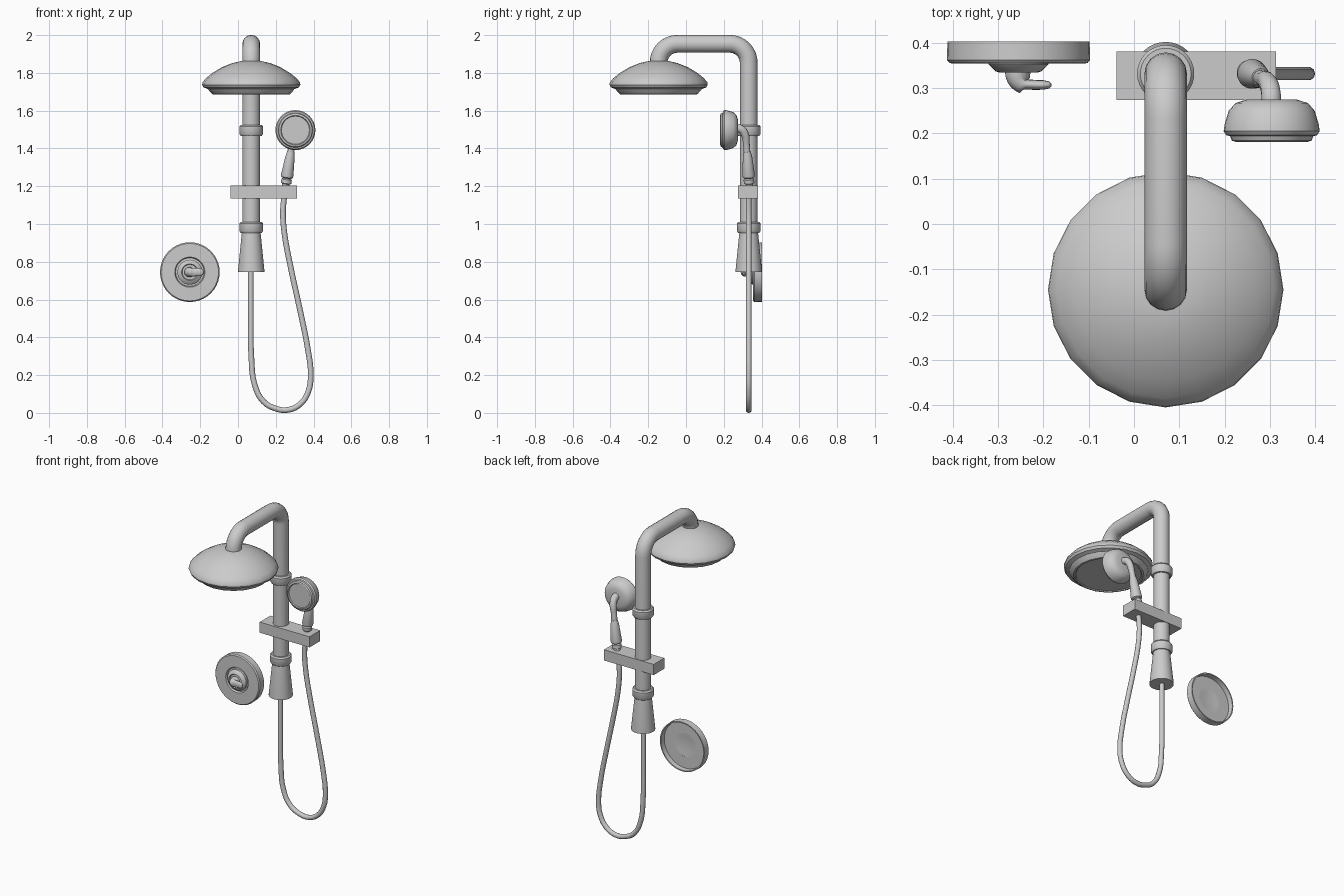
import bpy, bmesh, math
from mathutils import Vector

if "Cube" in bpy.data.objects:
    bpy.data.objects.remove(bpy.data.objects["Cube"])


def finish(obj, angle=35):
    bpy.ops.object.select_all(action='DESELECT')
    obj.select_set(True)
    bpy.context.view_layer.objects.active = obj
    bpy.ops.object.shade_smooth_by_angle(angle=math.radians(angle))
    return obj


def lathe(name, profile, origin, axis=(0, 0, 1), sides=32, angle=35):
    """Revolve (radius, height) points about an axis; radius 0 closes an end."""
    bm = bmesh.new()
    rings = []
    for r, h in profile:
        if r == 0:
            rings.append([bm.verts.new((0, 0, h))] * sides)
        else:
            rings.append([bm.verts.new((r * math.cos(2 * math.pi * i / sides),
                                        r * math.sin(2 * math.pi * i / sides), h))
                          for i in range(sides)])
    for a, b in zip(rings, rings[1:]):
        for i in range(sides):
            j = (i + 1) % sides
            corners = list(dict.fromkeys((a[i], a[j], b[j], b[i])))
            if len(corners) > 2:
                bm.faces.new(corners)
    bmesh.ops.remove_doubles(bm, verts=bm.verts, dist=1e-5)
    bmesh.ops.recalc_face_normals(bm, faces=bm.faces)
    me = bpy.data.meshes.new(name)
    bm.to_mesh(me)
    bm.free()
    obj = bpy.data.objects.new(name, me)
    bpy.context.collection.objects.link(obj)
    obj.location = origin
    obj.rotation_mode = 'QUATERNION'
    obj.rotation_quaternion = Vector(axis).to_track_quat('Z', 'Y')
    return finish(obj, angle)


def tube(name, points, radius, smooth=True, steps=5, sides=3, scales=None):
    """Sweep a round section along points and turn it into a mesh."""
    cu = bpy.data.curves.new(name, 'CURVE')
    cu.dimensions = '3D'
    cu.bevel_depth = radius
    cu.bevel_resolution = sides
    cu.use_fill_caps = True
    cu.resolution_u = steps
    sp = cu.splines.new('BEZIER' if smooth else 'POLY')
    pts = sp.bezier_points if smooth else sp.points
    pts.add(len(points) - 1)
    for i, (p, co) in enumerate(zip(pts, points)):
        p.co = co if smooth else (*co, 1)
        p.radius = scales[i] if scales else 1
        if smooth:
            p.handle_left_type = p.handle_right_type = 'AUTO'
    obj = bpy.data.objects.new(name, cu)
    bpy.context.collection.objects.link(obj)
    bpy.ops.object.select_all(action='DESELECT')
    obj.select_set(True)
    bpy.context.view_layer.objects.active = obj
    bpy.ops.object.convert(target='MESH')
    return finish(bpy.context.object, 50)


PX, PY, HY = 0.07, 0.332, -0.145

# Riser pipe with overhead arm: two quarter bends in the y-z plane
path, R, top = [(PX, PY, 0.95)], 0.10, 1.954
for cy, start in ((PY - R, 0), (HY + R, 90)):
    for i in range(9):
        a = math.radians(start + 90 * i / 8)
        path.append((PX, cy + R * math.cos(a), top - R + R * math.sin(a)))
path.append((PX, HY, 1.83))
tube("riser_pipe", path, 0.047, smooth=False, sides=6)

# Overhead rain head
lathe("rain_head", [(0, 1.865), (0.055, 1.862), (0.10, 1.852), (0.155, 1.83),
                    (0.205, 1.80), (0.24, 1.772), (0.258, 1.75), (0.26, 1.737),
                    (0.252, 1.723), (0.228, 1.714), (0.222, 1.705), (0.205, 1.687),
                    (0.195, 1.685), (0.19, 1.69), (0, 1.69)],
      (PX, HY, 0), sides=20)

# Pipe collars
for name, z in (("upper_collar", 1.497), ("lower_collar", 0.983)):
    lathe(name, [(0.045, -0.03), (0.056, -0.03), (0.063, -0.019), (0.063, 0.019),
                 (0.056, 0.028), (0.045, 0.028)], (PX, PY, z))

# Flared hose outlet
lathe("outlet_cone", [(0, 0.745), (0.07, 0.745), (0.07, 0.752), (0.049, 0.96), (0, 0.96)],
      (PX, PY, 0))

# Bracket bar
bpy.ops.mesh.primitive_cube_add(size=1, location=(0.1375, 0.3275, 1.17))
bar = bpy.context.object
bar.name = "bracket_bar"
bar.scale = (0.352, 0.107, 0.068)

# Hanging hose
hose = [(0.068, 0.76), (0.068, 0.5), (0.071, 0.29), (0.088, 0.15), (0.135, 0.06),
        (0.20, 0.023), (0.265, 0.016), (0.33, 0.047), (0.373, 0.115), (0.385, 0.20),
        (0.371, 0.33), (0.327, 0.55), (0.277, 0.78), (0.246, 0.95), (0.238, 1.06),
        (0.246, 1.16)]
tube("hose", [(x, PY, z) for x, z in hose], 0.015, steps=4)

# Hand shower: handle, neck and head
lathe("hand_handle", [(0, -0.03), (0.02, -0.03), (0.02, 0.012), (0.028, 0.016),
                      (0.028, 0.036), (0.021, 0.042), (0.031, 0.048), (0.033, 0.06),
                      (0.025, 0.155), (0.019, 0.185), (0, 0.185)],
      (0.252, 0.335, 1.20), (0.03, -0.012, 0.2), sides=24)
tube("hand_neck", [(0.277, 0.324, 1.36), (0.285, 0.32, 1.42), (0.296, 0.312, 1.475),
                   (0.302, 0.29, 1.502), (0.303, 0.25, 1.505)], 0.021,
     scales=[0.85, 0.85, 1, 1.05, 1.15])
lathe("hand_head", [(0, -0.275), (0.055, -0.275), (0.08, -0.267), (0.095, -0.25),
                    (0.104, -0.22), (0.106, -0.205), (0.10, -0.196), (0.092, -0.194),
                    (0.088, -0.184), (0.078, -0.181), (0.074, -0.187), (0, -0.187)],
      (0.304, 0, 1.497), (0, -1, 0))

# Wall valve: hollow-backed plate, stepped hub and curved lever
VX, VZ = -0.255, 0.745
lathe("valve_plate", [(0.148, -0.372), (0.15, -0.403), (0.157, -0.403), (0.158, -0.362),
                      (0.152, -0.355), (0.08, -0.354), (0.075, -0.362), (0.075, -0.372),
                      (0.148, -0.372)], (VX, 0, VZ), (0, -1, 0), sides=40)
lathe("valve_hub", [(0.076, -0.368), (0.066, -0.366), (0.066, -0.352), (0.05, -0.337),
                    (0.044, -0.335), (0.04, -0.342), (0, -0.342), (0, -0.365),
                    (0.05, -0.37), (0.076, -0.372)], (VX, 0, VZ), (0, -1, 0))
lever = tube("valve_lever", [(VX, 0.35, VZ), (VX - 0.003, 0.33, VZ), (VX + 0.007, 0.313, VZ),
                             (VX + 0.03, 0.308, VZ), (VX + 0.055, 0.307, VZ),
                             (VX + 0.068, 0.307, VZ), (VX + 0.073, 0.307, VZ)], 0.026,
             sides=5, scales=[1.05, 1, 0.9, 0.85, 0.8, 0.6, 0.2])
# Flatten the grip of the lever
for v in lever.data.vertices:
    if v.co.x > VX + 0.01 and v.co.y < 0.34:
        v.co.y = 0.307 + (v.co.y - 0.307) * 0.5
